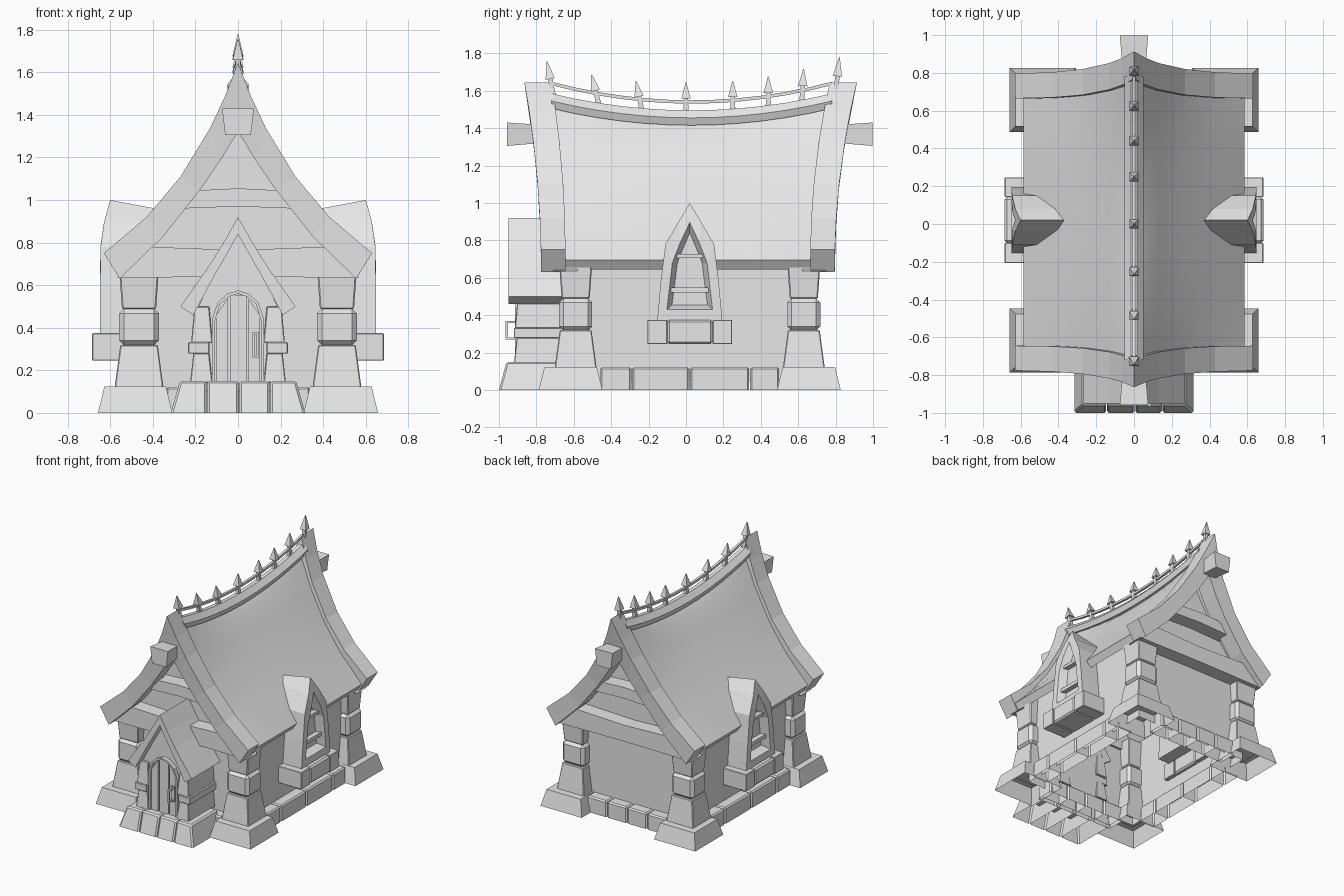
import bpy, bmesh, math

if "Cube" in bpy.data.objects:
    bpy.data.objects.remove(bpy.data.objects["Cube"])

GREY = (0.8, 0.8, 0.8, 1)
mat = bpy.data.materials.new("plain_grey")
mat.use_nodes = True
mat.diffuse_color = GREY
mat.node_tree.nodes["Principled BSDF"].inputs["Base Color"].default_value = GREY

YC = 0.02  # centre of the house along y


def loft(name, loops, bevel=0, smooth=False, open_base=False):
    """Bridge equal closed loops into a capped solid, optionally without its underside."""
    bm = bmesh.new()
    rings = [[bm.verts.new(p) for p in loop] for loop in loops]
    n = len(rings[0])
    for a, b in zip(rings, rings[1:]):
        for i in range(n):
            j = (i + 1) % n
            bm.faces.new((a[i], a[j], b[j], b[i]))
    bm.faces.new(rings[0])
    bm.faces.new(rings[-1])
    bmesh.ops.recalc_face_normals(bm, faces=bm.faces)
    if open_base:
        low = min(v.co.z for v in bm.verts) + 0.001
        base = [f for f in bm.faces if all(v.co.z < low for v in f.verts)]
        bmesh.ops.delete(bm, geom=base, context="FACES")
    mesh = bpy.data.meshes.new(name)
    bm.to_mesh(mesh)
    bm.free()
    mesh.materials.append(mat)
    ob = bpy.data.objects.new(name, mesh)
    bpy.context.collection.objects.link(ob)
    if bevel:
        mod = ob.modifiers.new("bevel", "BEVEL")
        mod.width, mod.segments = bevel, 1
    if smooth:
        bpy.ops.object.select_all(action="DESELECT")
        ob.select_set(True)
        bpy.context.view_layer.objects.active = ob
        bpy.ops.object.shade_smooth_by_angle(angle=math.radians(35))
    return ob


def rect(x0, x1, y0, y1, z):
    return [(x0, y0, z), (x1, y0, z), (x1, y1, z), (x0, y1, z)]


def stone(name, x0, x1, y0, y1, z0, z1, flare=0.0, bevel=0.0, open_base=False):
    """Block whose foot spreads by flare on all sides."""
    f = flare
    return loft(name, [rect(x0 - f, x1 + f, y0 - f, y1 + f, z0), rect(x0, x1, y0, y1, z1)],
                bevel, open_base=open_base)


def prism(name, pts, y0, y1, open_base=False):
    return loft(name, [[(x, y, z) for x, z in pts] for y in (y0, y1)], open_base=open_base)


def mirrored(half):
    """Half profile from the centre outwards -> full profile, left to right."""
    return [(-x, z) for x, z in reversed(half[1:])] + half


SIDES = (("left", 1), ("right", -1))
ENDS = (("front", -1), ("back", 1))

# Walls with gables, open underneath
gable = [(0, 1.38), (0.06, 1.31), (0.13, 1.22), (0.27, 1.0), (0.41, 0.815), (0.49, 0.73), (0.49, 0.05)]
prism("walls", mirrored(gable), YC - 0.62, YC + 0.62, open_base=True)


# Main roof: nearly straight slopes in the middle, concave and higher at the ends
def flare_y(z, s):
    return (0.12 if s > 0 else 0.09) * (z - 0.65) ** 2


def roof_section(top):
    under = [(max(0, x - 0.035), z - (0.05 if x else 0.11)) for x, z in top]
    return mirrored(top) + mirrored(under)[::-1]


MID = roof_section([(0, 1.43), (0.06, 1.375), (0.13, 1.27), (0.27, 1.075), (0.41, 0.91), (0.585, 0.695)])
END = roof_section([(0, 1.56), (0.06, 1.43), (0.13, 1.29), (0.27, 1.06), (0.41, 0.875), (0.585, 0.695)])


def roof_loop(s):
    return [(x, YC - 0.01 + s * (0.7 + flare_y(ze, s)), zm + (ze - zm) * s * s)
            for (x, zm), (_, ze) in zip(MID, END)]


loft("roof", [roof_loop(i / 6) for i in range(-6, 7)], smooth=True)

# Curved barge boards, tie beams and ridge beam ends
OUTER = mirrored([(0, 1.645), (0.06, 1.49), (0.13, 1.34), (0.27, 1.11), (0.43, 0.92), (0.63, 0.75)])
INNER = mirrored([(0, 1.32), (0.035, 1.265), (0.08, 1.19), (0.18, 1.045), (0.35, 0.83), (0.555, 0.63)])
for label, s in ENDS:
    def y_out(z):
        return YC - 0.01 + s * (0.785 + flare_y(z, s))

    def y_in(z):
        return y_out(z) - s * (0.13 + 0.015 * (z - 0.65))

    loft(label + "_barge_board", [
        [(xo, y_out(zo), zo), (xo, y_in(zo), zo), (xi, y_in(zi), zi), (xi, y_out(zi), zi)]
        for (xo, zo), (xi, zi) in zip(OUTER, INNER)])
    ya, yb = YC + s * 0.73, YC + s * 0.6
    prism(label + "_lower_tie_beam",
          mirrored([(0, 0.765), (0.41, 0.78), (0.57, 0.635)]) + [(0, 0.64)], ya, yb)
    prism(label + "_upper_tie_beam",
          mirrored([(0, 1.055), (0.2, 1.045), (0.27, 0.96)]) + [(0, 0.97)], ya, yb)
    loft(label + "_ridge_beam", [
        [(-b, y, z0), (b, y, z0), (t, y, z1), (-t, y, z1)]
        for y, b, t, z0, z1 in ((YC + s * 0.978, 0.06, 0.075, 1.305, 1.43),
                                (YC + s * 0.68, 0.045, 0.05, 1.33, 1.41))])


# Ridge cap, rail and spikes
def sag(y):
    return 0.09 * ((y - 0.03) / 0.75) ** 2


ys = [0.03 + 0.75 * i / 6 for i in range(-6, 7)]
cap = [(-0.035, -0.08), (-0.05, -0.04), (-0.015, 0), (0.015, 0), (0.05, -0.04), (0.035, -0.08)]
loft("ridge_cap", [[(x, y, 1.495 + sag(y) + z) for x, z in cap] for y in ys])
R = 0.009
loft("ridge_rail", [[(x, y, 1.54 + 1.1 * sag(y) + z)
                     for x, z in ((-R, -R), (R, -R), (R, R), (-R, R))] for y in ys])
spikes = [(-0.71, 0.18), (-0.465, 0.24), (-0.235, 0.2), (0, 0), (0.25, 0), (0.44, 0), (0.62, -0.05), (0.8, -0.1)]
for i, (y, tilt) in enumerate(spikes):
    rings = [(0.016, -0.02), (0.012, 0.05), (0.012, 0.085), (0.025, 0.08), (0.002, 0.165)]
    spike = loft(f"ridge_spike_{i + 1}", [rect(-r, r, -r, r, z) for r, z in rings])
    spike.location = (0, y, 1.478 + 1.1 * sag(y))
    spike.rotation_euler.x = tilt
    spike.scale.z = 1 + 0.2 * (y / 0.8) ** 4

# Corner pillars on spreading footings
for xl, sx in SIDES:
    for yl, sy in ENDS:
        tag = f"{yl}_{xl}_"
        cx, cy = sx * 0.465, YC + sy * 0.61

        def block(part, hx, hy, z0, z1, flare=0.0, bevel=0.0, dx=0.0, dy=0.0):
            x, y = cx + sx * dx, cy + sy * dy
            stone(tag + part, x - hx, x + hx, y - hy, y + hy, z0, z1, flare, bevel, part == "footing")

        block("footing", 0.145, 0.14, 0, 0.123, 0.03, 0, 0.018, 0.027)
        block("pillar_foot", 0.088, 0.085, 0.11, 0.32, 0.028, 0.005)
        block("pillar_middle", 0.093, 0.088, 0.318, 0.49, 0, 0.022)
        block("pillar_top", 0.095, 0.09, 0.488, 0.7, -0.015, 0.006)

# Plinth stones between the footings
edges = [-0.46, -0.29, 0.02, 0.34, 0.5]
for i, (a, b) in enumerate(zip(edges, edges[1:])):
    for label, s in SIDES:
        x0, x1 = sorted((s * 0.44, s * 0.57))
        stone(f"{label}_plinth_{i + 1}", x0, x1, a + 0.002, b - 0.002, 0, 0.122, 0, 0.01, True)
for i in range(4):
    x0 = -0.34 + 0.17 * i
    for label, s in ENDS:
        y0, y1 = sorted((YC + s * 0.56, YC + s * 0.7))
        stone(f"{label}_plinth_{i + 1}", x0 + 0.002, x0 + 0.168, y0, y1, 0, 0.122, 0, 0.01, True)

# Side dormers: arched frame, recessed pane, bars and stone sill
ARCH = mirrored([(0, 1.0), (0.06, 0.9), (0.13, 0.78), (0.155, 0.58), (0.175, 0.36)])
HOLE = mirrored([(0, 0.895), (0.05, 0.79), (0.093, 0.68), (0.108, 0.55), (0.122, 0.43)])
PANE = mirrored([(0, 0.84), (0.03, 0.77), (0.066, 0.68), (0.082, 0.55), (0.095, 0.455)])
for label, s in SIDES:
    def ring(pts, inset):
        return [(s * (0.648 - 0.6 * max(0, z - 0.72) ** 2 - inset), YC + y, z) for y, z in pts]

    back = [(s * 0.36, YC + y, z - 0.045 * (z > 0.95)) for y, z in ARCH]
    loft(label + "_dormer", [back, ring(ARCH, 0), ring(HOLE, 0), ring(PANE, 0.06)])
    for part, hy, z0, z1 in (("upper", 0.072, 0.705, 0.728), ("lower", 0.105, 0.52, 0.548)):
        x0, x1 = sorted((s * 0.56, s * 0.625))
        stone(f"{label}_window_{part}_bar", x0, x1, YC - hy, YC + hy, z0, z1)
    x0, x1 = sorted((s * 0.46, s * 0.685))
    for i, (a, b) in enumerate(((-0.207, -0.1), (-0.1, 0.142), (0.142, 0.247))):
        stone(f"{label}_sill_stone_{i + 1}", x0, x1, a, b, 0.245, 0.375, 0, 0.012 if i == 1 else 0.004)

# Porch body and roof
prism("porch_walls", mirrored([(0, 0.86), (0.1, 0.68), (0.185, 0.5), (0.185, 0.1)]), -0.885, -0.58)
outer = mirrored([(0, 0.92), (0.065, 0.805), (0.13, 0.7), (0.27, 0.5)])
inner = mirrored([(0, 0.84), (0.05, 0.75), (0.105, 0.655), (0.21, 0.46)])
loft("porch_roof", [[(xo, -0.95, zo), (xo, -0.58, zo), (xi, -0.58, zi), (xi, -0.95, zi)]
                    for (xo, zo), (xi, zi) in zip(outer, inner)])
for label, s in SIDES:
    for part, wide, y, z0, z1, flare in (("foot", 0.21, -0.905, 0.14, 0.28, 0.015),
                                         ("band", 0.235, -0.92, 0.278, 0.332, 0),
                                         ("upper", 0.205, -0.9, 0.33, 0.5, 0.015)):
        x0, x1 = sorted((s * 0.135, s * wide))
        stone(f"porch_{label}_{part}", x0, x1, y, -0.58, z0, z1, flare, 0.004)

# Arched door with planks and handle
frame = mirrored([(0, 0.575), (0.05, 0.56), (0.095, 0.52), (0.122, 0.44), (0.122, 0.13)])
opening = mirrored([(0, 0.56), (0.045, 0.546), (0.085, 0.51), (0.108, 0.435), (0.108, 0.13)])
loft("door_frame", [[(x, y, z) for x, z in pts] for pts, y in
                    ((frame, -0.86), (frame, -0.915), (opening, -0.915), (opening, -0.888))])
planks = [(-0.103, -0.047, 0.46, 0.54), (-0.037, 0.04, 0.555, 0.55), (0.05, 0.103, 0.535, 0.46)]
for i, (a, b, za, zb) in enumerate(planks):
    prism(f"door_plank_{i + 1}", [(a, 0.14), (b, 0.14), (b, zb), (a, za)], -0.903, -0.87)
stone("door_handle_plate", 0.067, 0.098, -0.912, -0.9, 0.26, 0.38)
stone("door_handle_grip", 0.075, 0.09, -0.965, -0.953, 0.27, 0.37)
for label, z in (("lower", 0.27), ("upper", 0.358)):
    stone(f"door_handle_{label}_arm", 0.075, 0.09, -0.955, -0.905, z, z + 0.012)

# Doorstep stones
cuts = [-0.275, -0.145, 0.005, 0.15, 0.275]
for i, (a, b) in enumerate(zip(cuts, cuts[1:])):
    fa, fb = (0.043 if i == 0 else 0), (0.043 if i == 3 else 0)
    loft(f"doorstep_stone_{i + 1}", [rect(a - fa + 0.002, b + fb - 0.002, -1.0, -0.64, 0),
                                     rect(a + 0.002, b - 0.002, -0.96, -0.64, 0.15)],
         0.01, open_base=True)
